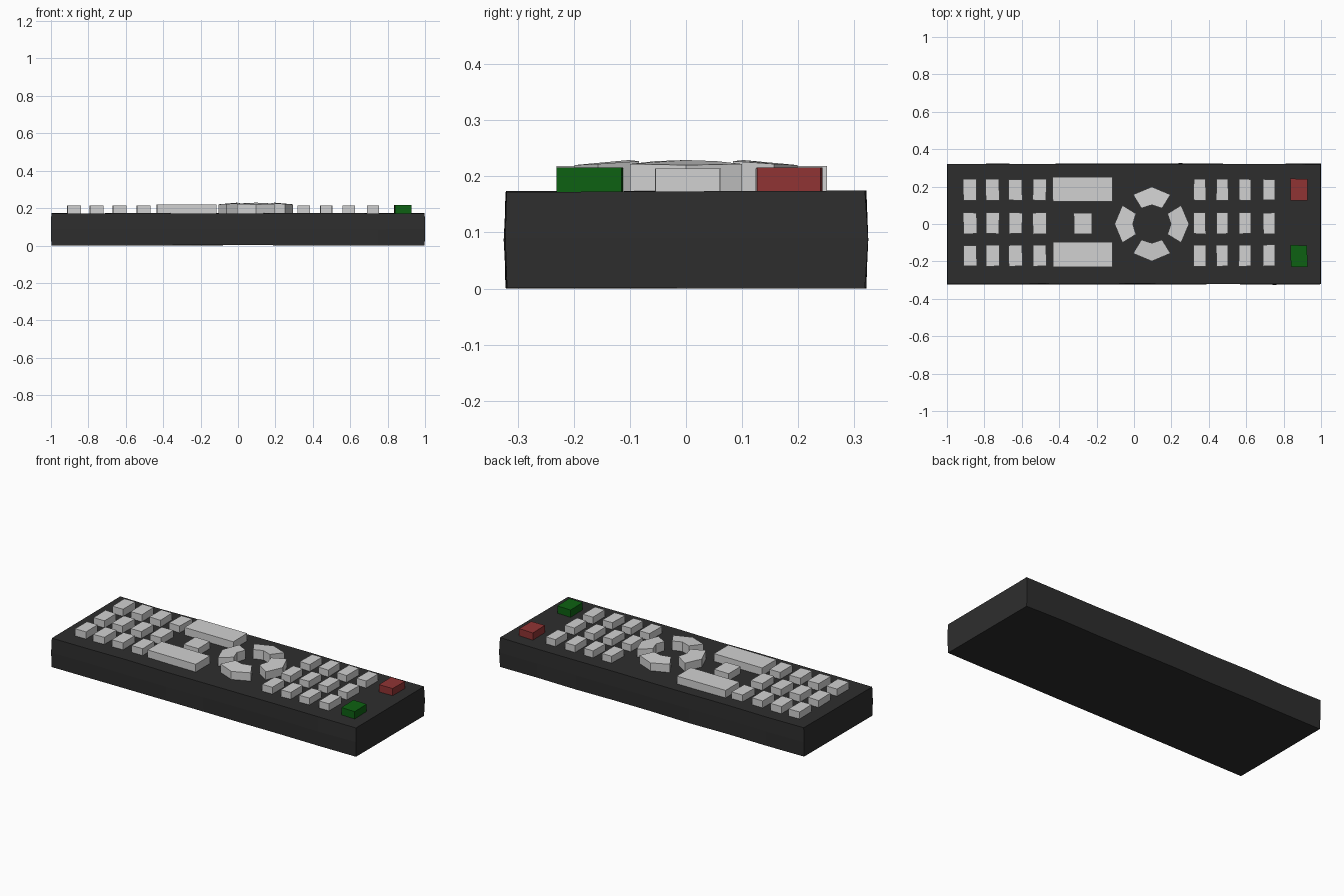
import bpy, bmesh, math, random
from mathutils import Matrix, Vector

random.seed(4)
cube = bpy.data.objects.get("Cube")
if cube:
    bpy.data.objects.remove(cube, do_unlink=True)


def material(name, rgb):
    m = bpy.data.materials.new(name)
    m.use_nodes = True
    m.diffuse_color = (*rgb, 1)
    m.node_tree.nodes["Principled BSDF"].inputs["Base Color"].default_value = (*rgb, 1)
    return m


CHARCOAL = material("charcoal plastic", (0.027, 0.027, 0.027))
GREY = material("light grey keys", (0.64, 0.64, 0.64))
RED = material("red key", (0.28, 0.034, 0.034))
GREEN = material("green key", (0.004, 0.12, 0.006))


def finish(name, bm, mat):
    bmesh.ops.recalc_face_normals(bm, faces=bm.faces)
    me = bpy.data.meshes.new(name)
    bm.to_mesh(me)
    bm.free()
    me.materials.append(mat)
    ob = bpy.data.objects.new(name, me)
    bpy.context.collection.objects.link(ob)


def prism(name, outline, z0, tops, mat):
    """Closed prism over an outline, with a top height per corner."""
    bm = bmesh.new()
    low = [bm.verts.new((x, y, z0)) for x, y in outline]
    high = [bm.verts.new((x, y, z)) for (x, y), z in zip(outline, tops)]
    bm.faces.new(low[::-1])
    bm.faces.new(high)
    n = len(low)
    for i in range(n):
        j = (i + 1) % n
        bm.faces.new((low[i], low[j], high[j], high[i]))
    finish(name, bm, mat)


def key(name, x, y, w, d, top, mat, wobble=0.002):
    # Slightly irregular rectangular key, sunk a little into the case
    corners = [(x + sx * w / 2 + random.uniform(-wobble, wobble),
                y + sy * d / 2 + random.uniform(-wobble, wobble))
               for sx, sy in ((-1, -1), (1, -1), (1, 1), (-1, 1))]
    prism(name, corners, 0.16, [top] * 4, mat)


# Case: a long box with a faint bulge and hand-cut unevenness
bm = bmesh.new()
bmesh.ops.create_cube(bm, size=1)
long_edges = [e for e in bm.edges if abs(e.verts[0].co.x - e.verts[1].co.x) > 0.5]
bmesh.ops.subdivide_edges(bm, edges=long_edges, cuts=7, use_grid_fill=True)
upright = [e for e in bm.edges if abs(e.verts[0].co.z - e.verts[1].co.z) > 0.5]
bmesh.ops.subdivide_edges(bm, edges=upright, cuts=1, use_grid_fill=True)
for v in bm.verts:
    middle = abs(v.co.z) < 0.1
    v.co.x *= 2.0 if middle else 1.996
    v.co.y = v.co.y * (0.646 if middle else 0.64) + random.uniform(-0.002, 0.002)
    v.co.z = (v.co.z + 0.5) * 0.171 + 0.003 + random.uniform(-0.002, 0.002)
lowest = min(v.co.z for v in bm.verts)
for v in bm.verts:
    v.co.z -= lowest
finish("case", bm, CHARCOAL)

# Two blocks of small keys, three rows each
ROWS = {"back": 0.183, "middle": 0.004, "front": -0.169}
BLOCKS = {"right": ((-0.877, -0.757, -0.634, -0.505), 0.072),
          "left": ((0.351, 0.472, 0.593, 0.722), 0.064)}
for side, (columns, width) in BLOCKS.items():
    for row, y in ROWS.items():
        for i, x in enumerate(columns):
            key(f"{side}_{row}_key_{i + 1}", x, y, width, 0.114, 0.214, GREY)

# Wide rocker keys with a square key between them
key("back_wide_key", -0.275, 0.184, 0.32, 0.132, 0.218, GREY)
key("front_wide_key", -0.275, -0.164, 0.32, 0.132, 0.218, GREY)
key("centre_key", -0.273, 0.004, 0.096, 0.112, 0.214, GREY)

# Coloured end keys
key("red_key", 0.882, 0.183, 0.09, 0.116, 0.216, RED)
key("green_key", 0.882, -0.172, 0.09, 0.116, 0.216, GREEN)

# Ring of four direction keys
segment = [(-0.1, 0.157), (-0.055, 0.084), (0, 0.102),
           (0.055, 0.084), (0.1, 0.157), (0, 0.199)]
heights = [0.222, 0.227, 0.229, 0.227, 0.222, 0.22]
for i, place in enumerate(("back", "right", "front", "left")):
    turn = Matrix.Rotation(i * math.pi / 2, 2)
    outline = [turn @ Vector(p) + Vector((0.095, 0)) for p in segment]
    prism(f"{place}_direction_key", outline, 0.16, heights, GREY)
